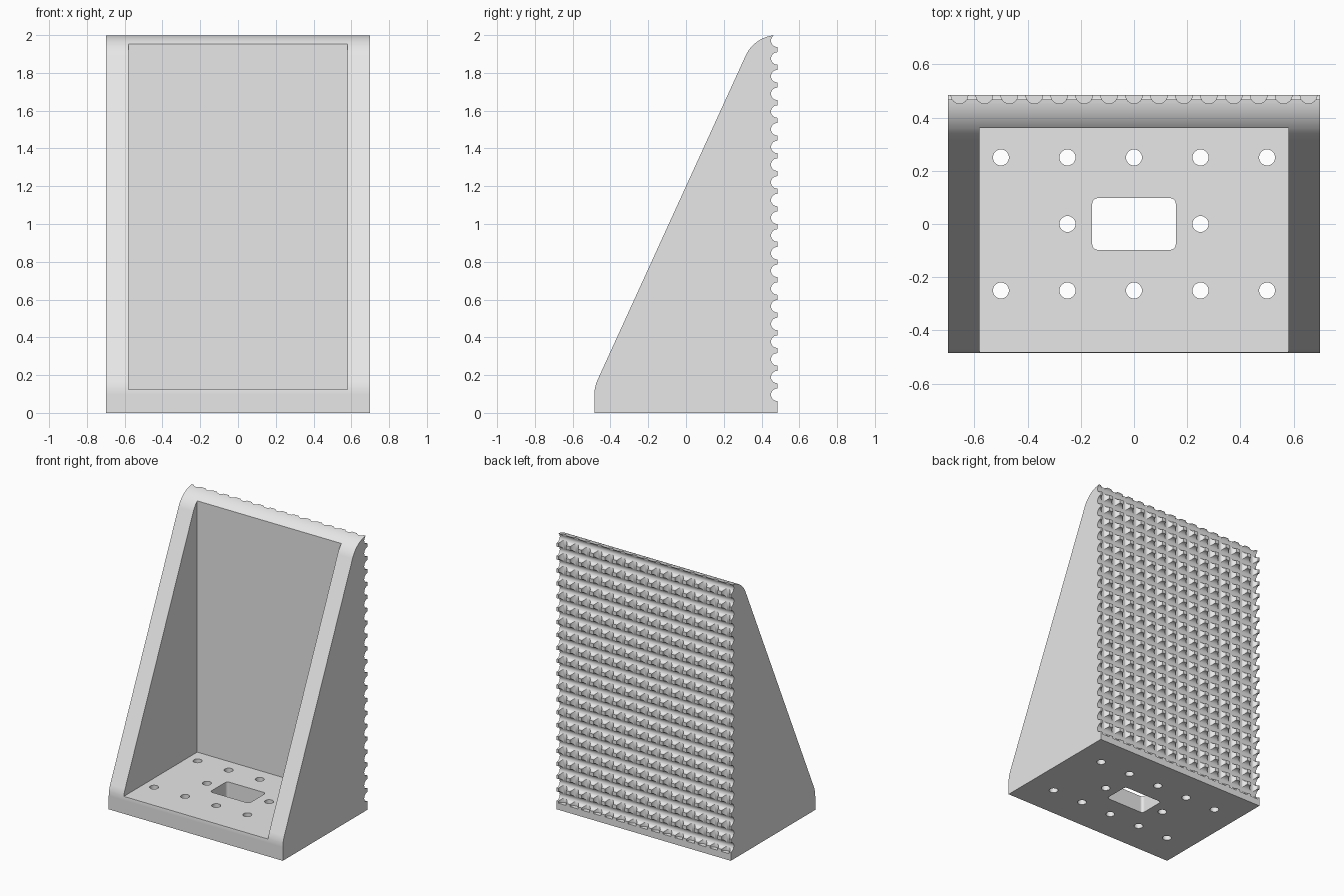
import bpy, bmesh
from math import sin, cos, tan, atan, pi, radians
from mathutils import Vector

if "Cube" in bpy.data.objects:
    bpy.data.objects.remove(bpy.data.objects["Cube"])

W, D, H = 0.70, 0.485, 2.0       # half width, half depth, height
WALL = 0.125
PITCH = 0.0937
SLOPE, MID = 2.19, 1.20          # front slant: z = MID + SLOPE * y
R = 0.186                        # rounding at both ends of the slant

grey = bpy.data.materials.new("light grey")
grey.use_nodes = True
grey.diffuse_color = (0.8, 0.8, 0.8, 1)
grey.node_tree.nodes["Principled BSDF"].inputs["Base Color"].default_value = (0.8, 0.8, 0.8, 1)


def arc(cx, cy, r, a0, a1, n):
    return [(cx + r * cos(a0 + (a1 - a0) * i / n), cy + r * sin(a0 + (a1 - a0) * i / n))
            for i in range(n + 1)]


def prisms(name, profiles, axis, lo, hi):
    """Extrude closed 2D profiles along x (profile in y, z) or z (profile in x, y)."""
    bm = bmesh.new()
    place = {"x": lambda a, b, t: (t, a, b), "z": lambda a, b, t: (a, b, t)}[axis]
    for pts in profiles:
        face = bm.faces.new([bm.verts.new(place(a, b, lo)) for a, b in pts])
        out = bmesh.ops.extrude_face_region(bm, geom=[face])
        moved = [v for v in out["geom"] if isinstance(v, bmesh.types.BMVert)]
        bmesh.ops.translate(bm, verts=moved, vec=Vector(place(0, 0, hi - lo)))
    bmesh.ops.recalc_face_normals(bm, faces=bm.faces)
    mesh = bpy.data.meshes.new(name)
    bm.to_mesh(mesh)
    bm.free()
    ob = bpy.data.objects.new(name, mesh)
    bpy.context.collection.objects.link(ob)
    mesh.materials.append(grey)
    return ob


def circle(x, y, r, n):
    return arc(x, y, r, 0, 2 * pi * (n - 1) / n, n - 1)


# Bracket body: side profile with rounded toe and rounded top
lean = atan(SLOPE)
toe_z = MID - SLOPE * D - R * tan((pi / 2 - lean) / 2)
side = [(D, 0), (-D, 0)]
side += arc(R - D, toe_z, R, pi, pi / 2 + lean, 8)
side += arc(D, H - R, R, pi / 2 + lean, pi / 2, 20)
body = prisms("bracket_body", [side], "x", -W, W)

# Open pocket between the side walls, back wall and base
inner = W - 0.12
pocket = prisms("pocket_cutter", [[(-1, WALL), (D - WALL, WALL), (D - WALL, 2.2), (-1, 2.2)]],
                "x", -inner, inner)

# Screw holes and rounded cable slot through the base
spots = [(x * 0.25, y * 0.25) for y in (-1, 0, 1) for x in range(-2, 3)
         if y or abs(x) == 1]
holes = [circle(x, y, 0.03, 32) for x, y in spots]
slot = []
for i, (sx, sy) in enumerate([(1, 1), (-1, 1), (-1, -1), (1, -1)]):
    slot += arc(sx * 0.137, sy * 0.077, 0.02, i * pi / 2, (i + 1) * pi / 2, 6)
base_cuts = prisms("base_hole_cutter", holes + [slot], "z", -0.1, 0.2)

# Crossing round grooves on the back
rows = prisms("row_groove_cutter",
              [circle(D - 0.002, 1.97 - i * PITCH, 0.033, 24) for i in range(21)],
              "x", -W - 0.1, W + 0.1)
columns = prisms("column_groove_cutter",
                 [circle(i * PITCH, D - 0.001, 0.0315, 24) for i in range(-7, 8)],
                 "z", 0.048, H + 0.1)

bpy.ops.object.select_all(action="DESELECT")
bpy.context.view_layer.objects.active = body
body.select_set(True)
for cutter in (pocket, base_cuts, rows, columns):
    cut = body.modifiers.new(cutter.name, "BOOLEAN")
    cut.operation, cut.solver, cut.object = "DIFFERENCE", "EXACT", cutter
    bpy.ops.object.modifier_apply(modifier=cut.name)
    bpy.data.objects.remove(cutter)

# Smooth the rounded parts, keep flat faces flat
bpy.ops.object.shade_smooth_by_angle(angle=radians(25))
weighted = body.modifiers.new("flat_face_normals", "WEIGHTED_NORMAL")
weighted.keep_sharp = True
